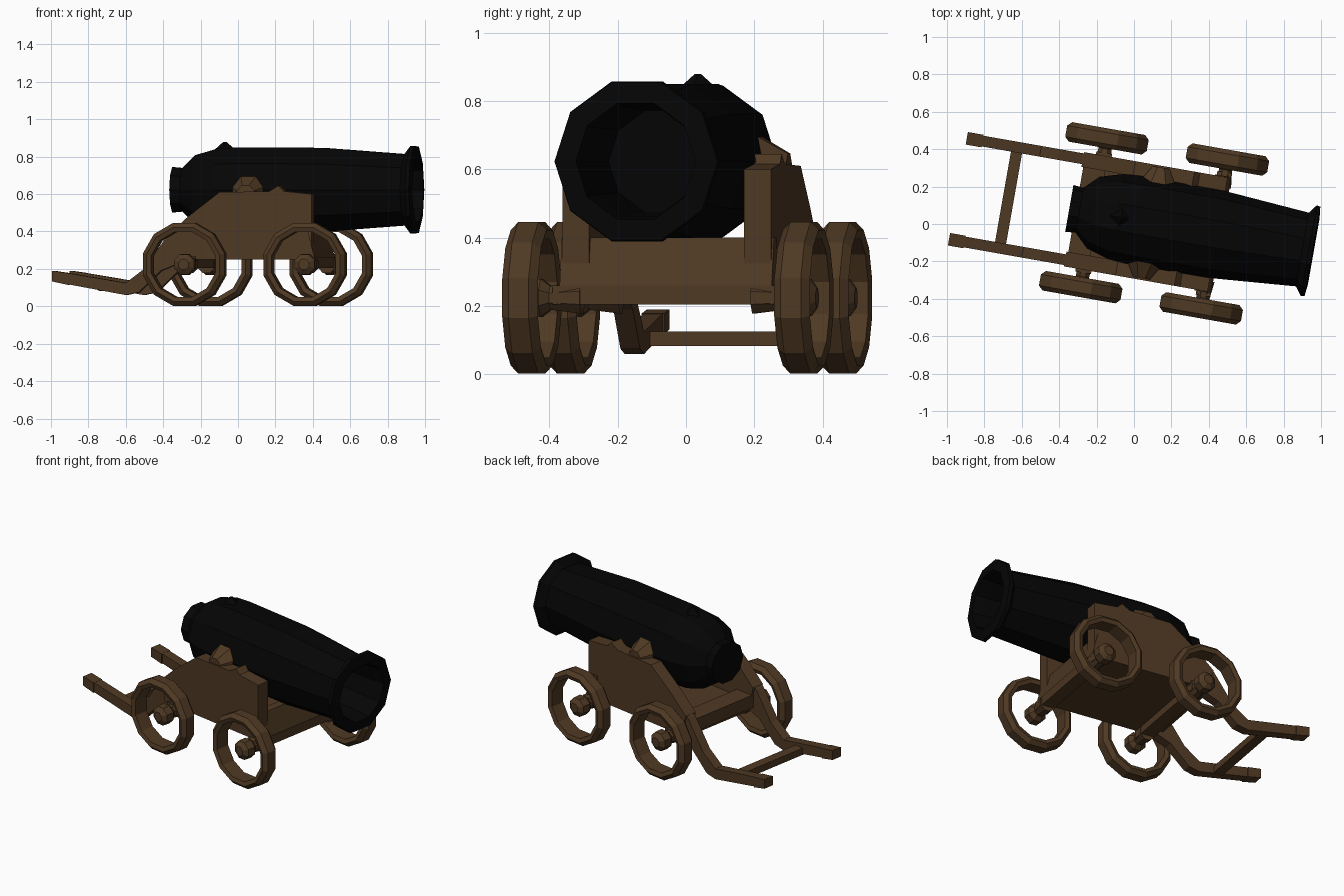
import bpy, bmesh
from math import pi, cos, sin, radians
from mathutils import Matrix

if "Cube" in bpy.data.objects:
    bpy.data.objects.remove(bpy.data.objects["Cube"])

# whole model is turned 10 degrees about z; parts are built along local x
PLACE = Matrix.Rotation(radians(-10), 4, 'Z') @ Matrix.Translation((0, 0.022, 0))


def material(name, rgb):
    m = bpy.data.materials.new(name)
    m.diffuse_color = (*rgb, 1)
    m.use_nodes = True
    m.node_tree.nodes["Principled BSDF"].inputs["Base Color"].default_value = m.diffuse_color
    return m


WOOD = material("wood", (0.078, 0.041, 0.017))
IRON = material("iron", (0.0015, 0.0015, 0.0016))


def finish(name, bm, mat):
    bmesh.ops.recalc_face_normals(bm, faces=bm.faces)
    bm.transform(PLACE)
    me = bpy.data.meshes.new(name)
    bm.to_mesh(me)
    bm.free()
    me.materials.append(mat)
    ob = bpy.data.objects.new(name, me)
    bpy.context.collection.objects.link(ob)
    return ob


def box(name, x, y, z, mat=WOOD):
    bm = bmesh.new()
    bmesh.ops.create_cube(bm, size=1)
    size = [b - a for a, b in (x, y, z)]
    mid = [(a + b) / 2 for a, b in (x, y, z)]
    bm.transform(Matrix.Translation(mid) @ Matrix.Diagonal((*size, 1)))
    return finish(name, bm, mat)


def plate(name, outline, y0, y1):
    """Side outline (x, z) extruded from y0 to y1."""
    bm = bmesh.new()
    face = bm.faces.new([bm.verts.new((x, y0, z)) for x, z in outline])
    ext = bmesh.ops.extrude_face_region(bm, geom=[face], use_keep_orig=True)
    bmesh.ops.translate(bm, vec=(0, y1 - y0, 0),
                        verts=[v for v in ext['geom'] if isinstance(v, bmesh.types.BMVert)])
    return finish(name, bm, WOOD)


def lathe(name, profile, frame, mat, sides=12, closed=False, turn=.5):
    """Spin (along, radius) points around local x, then place with frame."""
    bm = bmesh.new()
    rings = []
    for a, r in profile:
        rings.append([bm.verts.new((a, r * cos(2 * pi * (i + turn) / sides),
                                    r * sin(2 * pi * (i + turn) / sides))) for i in range(sides)])
    pairs = list(zip(rings, rings[1:] + (rings[:1] if closed else [])))
    for p, q in pairs:
        for i in range(sides):
            j = (i + 1) % sides
            bm.faces.new((p[i], p[j], q[j], q[i]))
    if not closed:
        bm.faces.new(rings[0])
        bm.faces.new(rings[-1])
    bm.transform(frame)
    return finish(name, bm, mat)


def crosswise(x, y, z, s=1):
    """Frame that points a lathe's axis sideways, to side s."""
    return Matrix.Translation((x, y, z)) @ Matrix.Rotation(s * pi / 2, 4, 'Z')


# barrel with flared muzzle and hollow bore, ten flat sides
lathe("barrel", [(-.355, .127), (-.30, .122), (-.225, .195), (-.10, .232), (.0, .238),
                 (.45, .236), (.91, .2), (.945, .246), (.965, .242), (.972, .178),
                 (.90, .168), (.55, .155)],
      Matrix.Translation((0, 0, .623)), IRON, 10, turn=0)

# vent block on top of the breech
bm = bmesh.new()
bmesh.ops.create_cone(bm, cap_ends=True, segments=4, radius1=.1, radius2=.01, depth=.08)
bm.transform(Matrix.Translation((-.075, 0, .838)))
finish("vent", bm, IRON)

CHEEK = [(.45, .25), (.45, .6), (.30, .615), (.27, .645), (.22, .615), (-.05, .61),
         (-.22, .48), (-.33, .38), (-.30, .25)]
TRAIL = [(-.22, .47), (-.34, .37), (-.46, .2), (-.56, .125), (-.86, .175), (-.955, .19),
         (-.955, .135), (-.86, .115), (-.56, .06), (-.49, .075), (-.37, .19), (-.22, .25)]

for side, s in (("left", 1), ("right", -1)):
    # carriage sides, trails and their grips
    plate(f"cheek_{side}", CHEEK, s * .23, s * .31)
    plate(f"trail_{side}", TRAIL, s * .245, s * .303)
    plate(f"grip_{side}", [(-.96, .19), (-.875, .178), (-.875, .115), (-.96, .133)],
          s * .24, s * .308)
    # lugs that taper from the barrel to the cheek
    lathe(f"trunnion_{side}", [(0, .13), (.13, .05)], crosswise(.09, s * .17, .6, s), WOOD, 8)
    # wheels: open rims with a hub
    for end, x in (("front", .432), ("rear", -.222)):
        c = crosswise(x, s * .404, .224, s)
        lathe(f"rim_{end}_{side}", [(-.053, .205), (-.03, .229), (.03, .229), (.053, .205),
                                    (.045, .18), (-.045, .18)], c, WOOD, 12, True)
        lathe(f"hub_{end}_{side}", [(-.06, .035), (-.03, .06), (.02, .058), (.04, .03)],
              c, WOOD, 8)
        # axle stub
        lathe(f"axle_{end}_{side}", [(-.15, .05), (0, .03)], c, WOOD, 8)

# axle beds, floor, front board and cross pieces
box("axle_bed_front", (.39, .47), (-.335, .335), (.205, .26))
box("axle_bed_rear", (-.265, -.18), (-.325, .325), (.205, .265))
box("floor", (-.30, .45), (-.24, .24), (.25, .29))
plate("front_board", [(.47, .25), (.43, .4), (.38, .4), (.38, .25)], -.315, .315)
box("rear_transom", (-.32, -.2), (-.25, .25), (.25, .33))
box("trail_crossbar", (-.715, -.655), (-.26, .26), (.083, .125))
